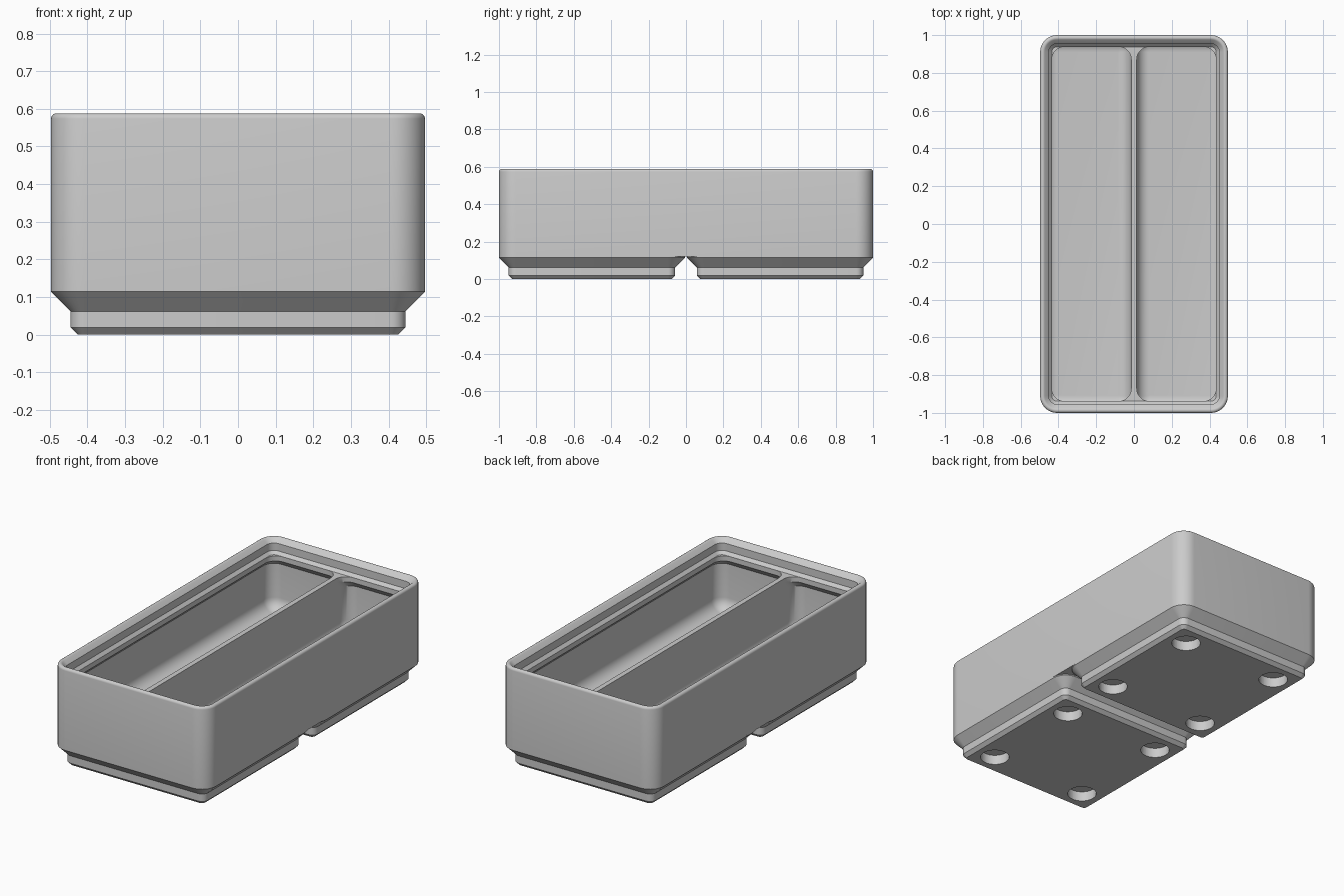
import bpy, bmesh
from math import sin, cos, pi, radians

cube = bpy.data.objects.get("Cube")
if cube:
    bpy.data.objects.remove(cube, do_unlink=True)

HX, HY = 0.497, 1.0      # outer half sizes
R = 0.09                 # outer corner radius
FLOOR, DECK, TOP = 0.172, 0.503, 0.588
PITCH = 0.503            # centre of each foot along y
LIP = 0.062              # depth of the stacking lip

grey = bpy.data.materials.new("plain grey")
grey.use_nodes = True
grey.diffuse_color = (0.6, 0.6, 0.6, 1)
grey.node_tree.nodes["Principled BSDF"].inputs["Base Color"].default_value = (0.6, 0.6, 0.6, 1)


def ring(x0, x1, y0, y1, r, z, n=10):
    """Rounded rectangle at height z."""
    r = max(r, 0.003)
    pts = []
    for cx, cy, start in ((x1 - r, y1 - r, 0), (x0 + r, y1 - r, 1),
                          (x0 + r, y0 + r, 2), (x1 - r, y0 + r, 3)):
        for i in range(n + 1):
            a = (start + i / n) * pi / 2
            pts.append((cx + r * cos(a), cy + r * sin(a), z))
    return pts


def loft(name, rings):
    """Closed solid through a stack of rings."""
    bm = bmesh.new()
    rows = [[bm.verts.new(p) for p in pts] for pts in rings]
    for a, b in zip(rows, rows[1:]):
        for i in range(len(a)):
            j = (i + 1) % len(a)
            bm.faces.new((a[i], a[j], b[j], b[i]))
    bm.faces.new(rows[0])
    bm.faces.new(rows[-1])
    bmesh.ops.recalc_face_normals(bm, faces=bm.faces)
    mesh = bpy.data.meshes.new(name)
    bm.to_mesh(mesh)
    bm.free()
    mesh.materials.append(grey)
    ob = bpy.data.objects.new(name, mesh)
    bpy.context.collection.objects.link(ob)
    return ob


def activate(ob):
    bpy.ops.object.select_all(action='DESELECT')
    ob.select_set(True)
    bpy.context.view_layer.objects.active = ob


def cut(ob, cutter):
    """Subtract a cutter, then discard it."""
    cutter.hide_render = True
    activate(ob)
    mod = ob.modifiers.new("cut", 'BOOLEAN')
    mod.operation, mod.solver, mod.object = 'DIFFERENCE', 'EXACT', cutter
    bpy.ops.object.modifier_apply(modifier=mod.name)
    bpy.data.objects.remove(cutter, do_unlink=True)


def smooth(ob):
    activate(ob)
    bpy.ops.object.shade_smooth_by_angle(angle=radians(30))


# Bin body: outer wall, rounded rim, stepped stacking lip down to the deck
rim = 0.0144
profile = [(0, 0.12)]
for i in range(7):
    a = pi - i / 6 * pi * 0.75
    profile.append((rim + rim * cos(a), TOP - rim + rim * sin(a)))
profile += [(0.0455, 0.563), (0.0455, 0.52), (LIP, DECK)]
body = loft("bin_body", [ring(d - HX, HX - d, d - HY, HY - d, R - d, z) for d, z in profile])

# Two long compartments, undercut below the lip, with filleted floors
WALL, DIVIDER, FILLET = 0.023, 0.0145, 0.067


def pocket_ring(side, inset, z, t=0.0):
    xs = sorted((side * (DIVIDER + t), side * (HX - inset - t)))
    y = HY - inset - t
    return ring(xs[0], xs[1], -y, y, FILLET - t, z)


for side in (-1, 1):
    rings = [pocket_ring(side, LIP + 0.0003, DECK + 0.01),
             pocket_ring(side, LIP + 0.0003, DECK - 0.029),
             pocket_ring(side, WALL, DECK - 0.068)]
    for i in range(9):
        a = i / 8 * pi / 2
        rings.append(pocket_ring(side, WALL, FLOOR + FILLET * (1 - sin(a)), FILLET * (1 - cos(a))))
    cut(body, loft("pocket_cutter", rings))
smooth(body)

# Two stepped feet, each with four round recesses underneath
foot_profile = [(0.426, 0.019, 0), (0.445, 0.038, 0.019), (0.445, 0.038, 0.062),
                (0.497, R, 0.114), (0.497, R, 0.12)]
HOLE, SPREAD, DEPTH = 0.078, 0.311, 0.057
for name, cy in (("front_foot", -PITCH), ("back_foot", PITCH)):
    foot = loft(name, [ring(-h, h, cy - h, cy + h, r, z) for h, r, z in foot_profile])
    for sx in (-SPREAD, SPREAD):
        for sy in (-SPREAD, SPREAD):
            x, y = sx, cy + sy
            cut(foot, loft("recess_cutter", [
                ring(x - HOLE, x + HOLE, y - HOLE, y + HOLE, HOLE - 0.0005, z)
                for z in (-0.02, DEPTH)]))
    smooth(foot)
